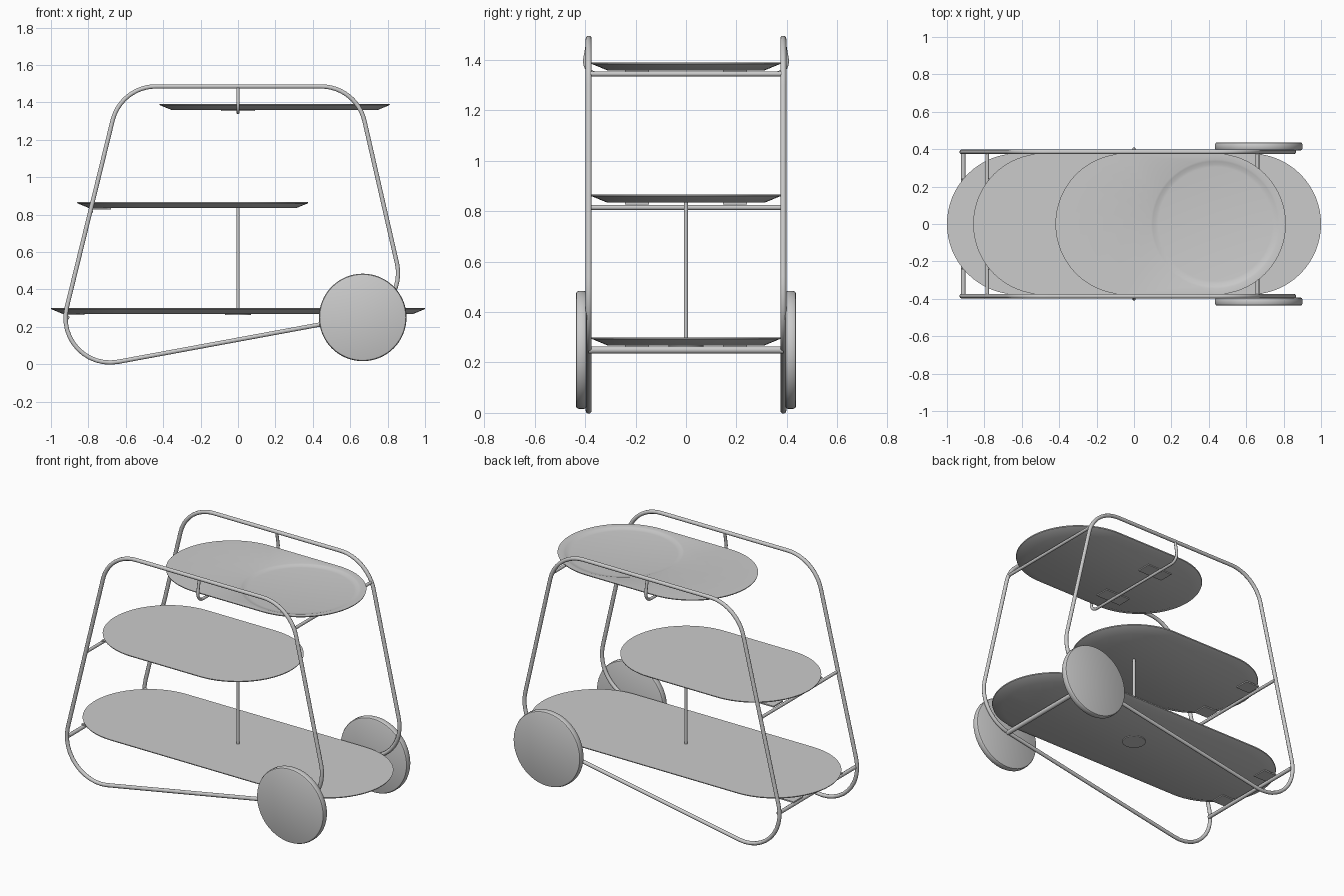
import bpy, bmesh, math
from mathutils import Vector

cube = bpy.data.objects.get("Cube")
if cube:
    bpy.data.objects.remove(cube)

grey = bpy.data.materials.new("light_grey")
grey.use_nodes = True
colour = (0.6, 0.6, 0.6, 1)
grey.diffuse_color = colour
for node in grey.node_tree.nodes:
    if node.type == 'BSDF_PRINCIPLED':
        node.inputs["Base Color"].default_value = colour


def finish(obj, angle=30):
    bpy.ops.object.select_all(action='DESELECT')
    obj.select_set(True)
    bpy.context.view_layer.objects.active = obj
    if obj.type == 'CURVE':
        bpy.ops.object.convert(target='MESH')
        obj = bpy.context.object
    bpy.ops.object.shade_smooth_by_angle(angle=math.radians(angle))
    return obj


def mesh_object(name, bm):
    bmesh.ops.recalc_face_normals(bm, faces=bm.faces)
    mesh = bpy.data.meshes.new(name)
    bm.to_mesh(mesh)
    bm.free()
    mesh.materials.append(grey)
    obj = bpy.data.objects.new(name, mesh)
    bpy.context.collection.objects.link(obj)
    return finish(obj)


def fillet(points, radius, closed, steps=12):
    """Round every corner of a path with a tangent arc."""
    pts = [Vector(p) for p in points]
    path = []
    for i, p in enumerate(pts):
        if not closed and i in (0, len(pts) - 1):
            path.append(p)
            continue
        a = (pts[i - 1] - p).normalized()
        b = (pts[(i + 1) % len(pts)] - p).normalized()
        half = a.angle(b) / 2
        centre = p + (a + b).normalized() * radius / math.sin(half)
        start = p + a * radius / math.tan(half) - centre
        end = p + b * radius / math.tan(half) - centre
        turn = start.angle(end)
        for k in range(steps + 1):
            t = k / steps
            path.append(centre + (start * math.sin((1 - t) * turn)
                                  + end * math.sin(t * turn)) / math.sin(turn))
    return path


def tube(name, path, radius, closed=False):
    data = bpy.data.curves.new(name, 'CURVE')
    data.dimensions = '3D'
    data.bevel_depth = radius
    data.bevel_resolution = 3
    data.use_fill_caps = True
    spline = data.splines.new('POLY')
    spline.points.add(len(path) - 1)
    for point, co in zip(spline.points, path):
        point.co = (*co, 1)
    spline.use_cyclic_u = closed
    data.materials.append(grey)
    obj = bpy.data.objects.new(name, data)
    bpy.context.collection.objects.link(obj)
    return finish(obj, 50)


def stadium(x0, x1, r, steps=32):
    """Outline of a slot shape, with full half-round ends."""
    out = []
    for cx, first in ((x1 - r, -90), (x0 + r, 90)):
        for k in range(steps + 1):
            a = math.radians(first + 180 * k / steps)
            out.append((cx + r * math.cos(a), r * math.sin(a)))
    return out


def ring(bm, outline, z):
    return [bm.verts.new((x, y, z)) for x, y in outline]


def bridge(bm, a, b):
    for i in range(len(a)):
        j = (i + 1) % len(a)
        bm.faces.new((a[i], a[j], b[j], b[i]))


def tray(name, x0, x1, top, recess=False):
    """Slot-shaped board, bevelled underneath, with an optional round recess."""
    bm = bmesh.new()
    r = 0.377
    rings = [ring(bm, stadium(x0 + inset, x1 - inset, r - inset), top - drop)
             for inset, drop in ((0, 0), (0.002, 0.006), (0.065, 0.032))]
    for a, b in zip(rings, rings[1:]):
        bridge(bm, a, b)
    bm.faces.new(rings[-1])
    if recess:
        cx = x1 - r
        turns = [math.tau * k / 64 for k in range(64)]
        dips = [ring(bm, [(cx + q * math.cos(t), q * math.sin(t)) for t in turns], top - d)
                for q, d in ((0.345, 0), (0.335, 0.003), (0.32, 0.008), (0.305, 0.01))]
        for a, b in zip(dips, dips[1:]):
            bridge(bm, a, b)
        bm.faces.new(dips[-1])
        rims = [e for loop in (rings[0], dips[0]) for i, v in enumerate(loop)
                for e in [bm.edges.get((v, loop[i - 1]))]]
        bmesh.ops.triangle_fill(bm, use_beauty=True, edges=rims)
    else:
        bm.faces.new(rings[0])
    return mesh_object(name, bm)


def plate(name, centre, size):
    bm = bmesh.new()
    bmesh.ops.create_cube(bm, size=1)
    for v in bm.verts:
        v.co = Vector(centre) + Vector([c * s for c, s in zip(v.co, size)])
    return mesh_object(name, bm)


def disc(name, profile, centre, axis):
    """Solid of revolution from (radius, offset) pairs."""
    bm = bmesh.new()
    turns = [math.tau * k / 64 for k in range(64)]
    rings = []
    for r, h in profile:
        loop = ring(bm, [(r * math.cos(t), r * math.sin(t)) for t in turns], h)
        rings.append(loop)
    for a, b in zip(rings, rings[1:]):
        bridge(bm, a, b)
    bm.faces.new(rings[0])
    bm.faces.new(rings[-1])
    turn = Vector((0, 0, 1)).rotation_difference(Vector(axis))
    for v in bm.verts:
        v.co = turn @ v.co + Vector(centre)
    return mesh_object(name, bm)


# Side frames and wheels
HALF = 0.386
corners = [(-0.626, 1.485), (0.634, 1.485), (0.905, 0.298), (-1.003, -0.054)]
wheel_profile = [(0.223, -0.022), (0.23, -0.019), (0.234, -0.011),
                 (0.234, 0.011), (0.23, 0.019), (0.223, 0.022)]
for side, s in (("left", 1), ("right", -1)):
    y = s * HALF
    tube(side + "_frame", fillet([(x, y, z) for x, z in corners], 0.238, True), 0.012, True)
    disc(side + "_wheel", wheel_profile, (0.667, s * 0.415, 0.25), (0, s, 0))

# Cross bars and axle
for name, x, z, r in (("axle", 0.667, 0.25, 0.015), ("lower_bar", -0.913, 0.25, 0.012),
                      ("middle_bar", -0.785, 0.815, 0.01), ("upper_bar", 0.66, 1.345, 0.01)):
    tube(name, [(x, -HALF, z), (x, HALF, z)], r)

# Hanging bracket under the top tray, and the central post
hanger = [(0, -0.385, 1.485), (0, -0.41, 1.345), (0, 0.41, 1.345), (0, 0.385, 1.485)]
tube("hanging_bracket", fillet(hanger, 0.05, False, 8), 0.009)
tube("centre_post", [(0, 0, 0.27), (0, 0, 0.84)], 0.009)
disc("post_foot", [(0.07, -0.003), (0.07, 0.003)], (0, 0, 0.266), (0, 0, 1))

# Trays
tray("lower_tray", -1.0, 1.0, 0.3)
tray("middle_tray", -0.86, 0.375, 0.866)
tray("upper_tray", -0.42, 0.812, 1.391, recess=True)

# Fixing plates below the trays
for s, side in ((1, "left"), (-1, "right")):
    for name, x, z, length in (("lower", -0.87, 0.266, 0.1), ("middle", -0.73, 0.831, 0.1),
                               ("upper", 0, 1.357, 0.18)):
        plate(f"{name}_{side}_fixing", (x, s * 0.195, z), (length, 0.095, 0.008))
